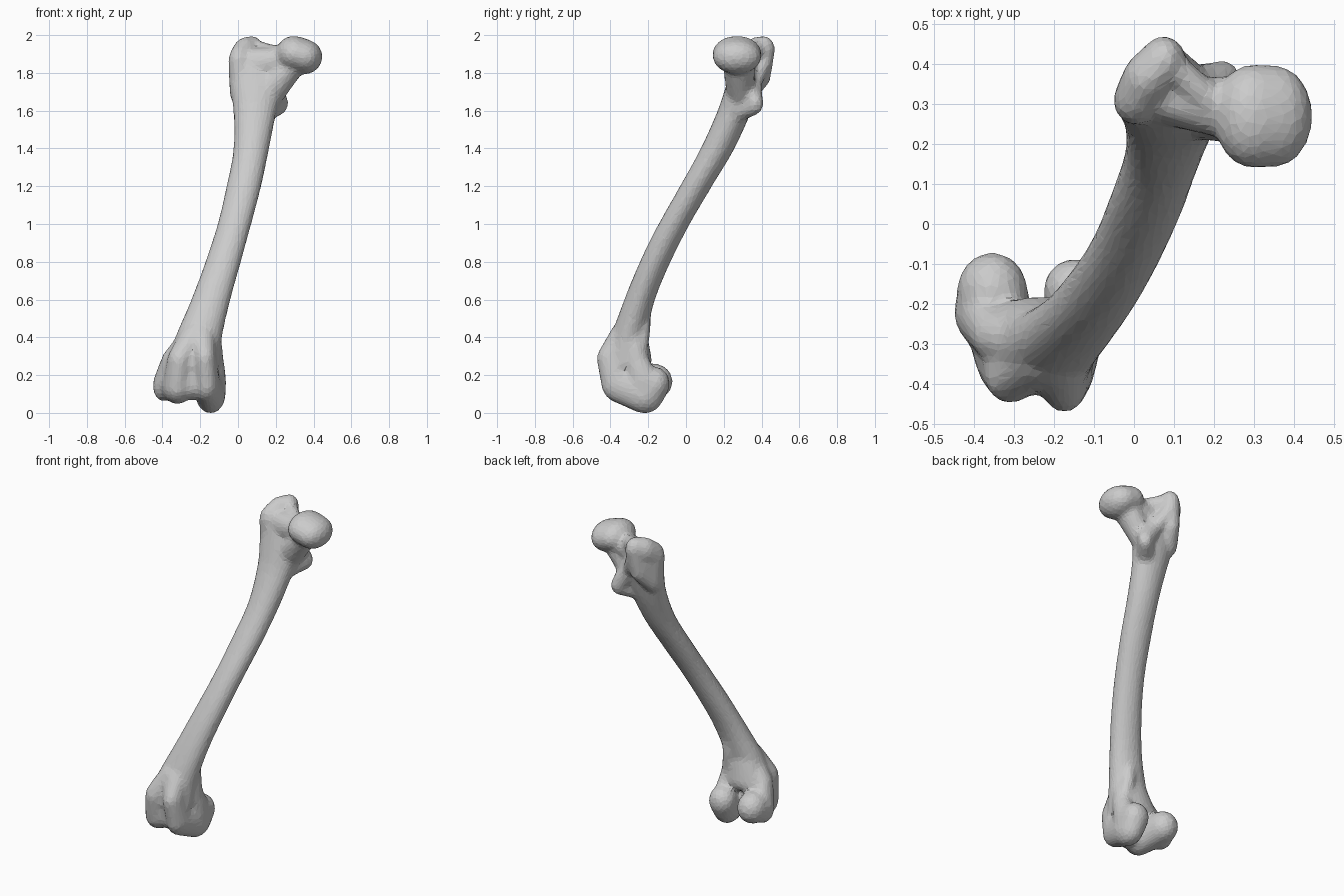
import bpy
import bmesh
from mathutils import Vector

default_cube = bpy.data.objects.get("Cube")
if default_cube:
    bpy.data.objects.remove(default_cube, do_unlink=True)

bone_grey = bpy.data.materials.new("bone_grey")
bone_grey.use_nodes = True
grey = (0.6, 0.6, 0.6, 1)
bone_grey.diffuse_color = grey
bone_grey.node_tree.nodes["Principled BSDF"].inputs["Base Color"].default_value = grey

# Unit sphere directions shared by every swelling
sphere = bmesh.new()
bmesh.ops.create_icosphere(sphere, subdivisions=3, radius=1)
directions = [vert.co.copy() for vert in sphere.verts]
sphere.free()

bone = bmesh.new()
INFLATE = 0.005  # makes up for the shrinkage of the smoothing


def hull(nodes):
    """Wrap one convex skin around a few ellipsoids."""
    points = []
    for centre, radii in nodes:
        for d in directions:
            offset = Vector([d[i] * (radii[i] + INFLATE) for i in range(3)])
            points.append(bone.verts.new(Vector(centre) + offset))
    bmesh.ops.convex_hull(bone, input=points)
    loose = [v for v in points if v.is_valid and not v.link_faces]
    bmesh.ops.delete(bone, geom=loose, context='VERTS')


def chain(*nodes):
    """Blend ellipsoids in sequence; each is (x, y, z), (rx, ry, rz)."""
    for pair in zip(nodes, nodes[1:]):
        hull(pair)


def shaft(*sections):
    """Sweep flat elliptical sections, (x, y, z), (rx, ry), along a smooth curve."""
    keys = [Vector(centre + radii) for centre, radii in sections]
    padded = keys[:1] + keys + keys[-1:]
    smooth = []
    for before, start, end, after in zip(padded, padded[1:], padded[2:], padded[3:]):
        for t in (0, 0.25, 0.5, 0.75):
            pull = (end - before) * (t * (1 - t) ** 2) - (after - start) * (t * t * (1 - t))
            smooth.append(start.lerp(end, t * t * (3 - 2 * t)) + pull / 2)
    smooth.append(keys[-1])
    chain(*[(s[:3], (s[3], s[4], 0.015)) for s in smooth])


# Bowed shaft, top to bottom
shaft(((.08, .315, 1.85), (.12, .062)),
      ((.10, .30, 1.75), (.14, .08)),
      ((.09, .255, 1.6), (.11, .085)),
      ((.07, .165, 1.4), (.09, .085)),
      ((.03, .05, 1.2), (.088, .08)),
      ((-.02, -.065, 1), (.085, .078)),
      ((-.08, -.165, .8), (.09, .077)),
      ((-.145, -.247, .6), (.1, .077)),
      ((-.21, -.305, .4), (.12, .09)),
      ((-.235, -.325, .25), (.135, .1)))

# Ball head, tilted outward and down
chain(((.295, .27, 1.908), (.09, .126, .089)),
      ((.353, .27, 1.89), (.09, .124, .088)))

# Neck and the buttress below it
chain(((.08, .31, 1.84), (.08, .055, .09)),
      ((.24, .29, 1.875), (.05, .075, .065)))
chain(((.14, .29, 1.68), (.1, .07, .05)),
      ((.29, .28, 1.85), (.06, .08, .07)))

# Greater trochanter: front shoulder, broad crown and rear flank
crown = ((.075, .411, 1.928), (.05, .056, .07))
shoulder = ((.005, .31, 1.865), (.052, .058, .08))
ridge = ((.035, .365, 1.91), (.06, .06, .078))
waist = ((.01, .31, 1.7), (.05, .06, .06))
flank = ((.055, .4, 1.79), (.045, .045, .06))
chain(waist, shoulder, ridge, crown, flank, waist)
hull((shoulder, crown, flank, waist))

# Saddle from the crown to the neck
chain(((.1, .39, 1.93), (.03, .04, .045)),
      ((.2, .3, 1.9), (.03, .04, .045)))

# Crest running down to the lesser trochanter
lesser = ((.222, .368, 1.642), (.04, .037, .053))
chain(((.08, .42, 1.87), (.04, .035, .04)),
      ((.15, .362, 1.75), (.035, .033, .04)), lesser)
chain(((.15, .28, 1.6), (.05, .05, .05)), lesser,
      ((.18, .31, 1.75), (.05, .045, .05)))

# Outer condyle with its flared side
outer_front = ((-.31, -.375, .28), (.06, .07, .08))
chain(outer_front,
      ((-.32, -.325, .145), (.075, .1, .09)),
      ((-.355, -.17, .17), (.085, .095, .092)))
chain(((-.24, -.3, .4), (.08, .06, .04)),
      ((-.35, -.28, .28), (.05, .06, .06)),
      ((-.4, -.22, .15), (.046, .07, .08)))

# Inner condyle, reaching lowest, with its flatter side
inner_front = ((-.175, -.395, .29), (.055, .073, .08))
chain(inner_front,
      ((-.165, -.345, .16), (.065, .1, .1)),
      ((-.145, -.22, .105), (.075, .1, .1)),
      ((-.145, -.165, .16), (.078, .075, .085)))
chain(((-.17, -.28, .42), (.075, .06, .04)),
      ((-.135, -.26, .28), (.055, .06, .06)),
      ((-.11, -.22, .17), (.043, .07, .08)))

# Grooved bridge between the condyles, in front and behind
chain(((-.24, -.34, .31), (.1, .08, .05)),
      ((-.245, -.33, .155), (.1, .08, .08)))
chain(((-.21, -.28, .42), (.1, .07, .05)),
      ((-.235, -.25, .28), (.125, .065, .06)))

# Ridges rising from the front of the condyles and along the back
chain(((-.22, -.34, .44), (.07, .05, .03)), outer_front)
chain(((-.2, -.34, .44), (.07, .05, .03)), inner_front)
chain(((-.15, -.22, .58), (.03, .03, .03)),
      ((-.15, -.225, .47), (.035, .035, .03)),
      ((-.14, -.25, .3), (.045, .04, .03)))

bmesh.ops.recalc_face_normals(bone, faces=bone.faces[:])
mesh = bpy.data.meshes.new("thigh_bone")
bone.to_mesh(mesh)
bone.free()
thigh_bone = bpy.data.objects.new("thigh_bone", mesh)
bpy.context.collection.objects.link(thigh_bone)

# Fuse the parts, soften the joins and thin out to small facets
fuse = thigh_bone.modifiers.new("fuse", 'REMESH')
fuse.mode = 'VOXEL'
fuse.voxel_size = 0.012
soften = thigh_bone.modifiers.new("soften", 'SMOOTH')
soften.factor = 0.5
soften.iterations = 14
facets = thigh_bone.modifiers.new("facets", 'DECIMATE')
facets.ratio = 0.14

evaluated = thigh_bone.evaluated_get(bpy.context.evaluated_depsgraph_get())
skin = bpy.data.meshes.new_from_object(evaluated)
thigh_bone.modifiers.clear()
thigh_bone.data = skin
bpy.data.meshes.remove(mesh)

# Rest the lowest point on the ground
low = min(v.co.z for v in skin.vertices)
for v in skin.vertices:
    v.co.z -= low
skin.materials.clear()
skin.materials.append(bone_grey)
for face in skin.polygons:
    face.use_smooth = False
    face.material_index = 0
